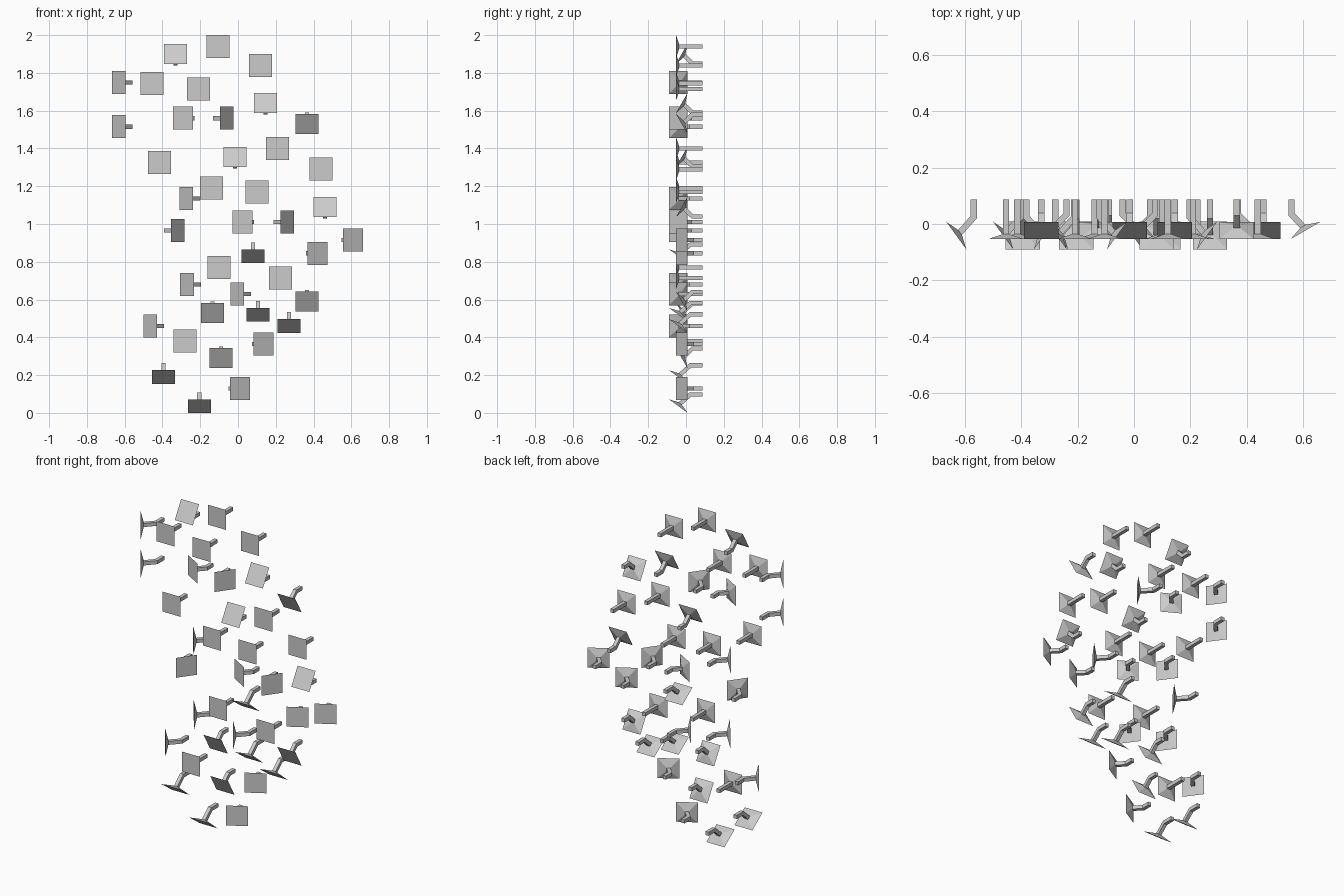
import bpy, bmesh
from math import sin, cos, radians
from mathutils import Vector

if "Cube" in bpy.data.objects:
    bpy.data.objects.remove(bpy.data.objects["Cube"])

SIZE, HUB, STEM = 0.122, 0.021, 0.022
WALL = 0.0875

# Plate centres (x, z), grouped by the way they face and how far they tilt
FLAT = [(-.105, 1.94), (.12, 1.84), (-.455, 1.745), (-.21, 1.715), (-.415, 1.325),
        (.21, 1.40), (.44, 1.29), (-.14, 1.19), (.10, 1.17), (-.10, .77),
        (.225, .715), (-.28, .38)]
UP = [(-.33, 1.90), (.145, 1.64), (-.015, 1.355), (.46, 1.09)]
DOWN_SLIGHT = [(.365, 1.53), (.365, .59), (-.135, .53), (-.09, .29)]
DOWN_STEEP = [(.08, .83), (.105, .52), (.27, .46), (-.395, .19), (-.205, .036)]
LEFT_SLIGHT = [(-.29, 1.56), (.025, 1.01)]
LEFT_STEEP = [(-.632, 1.75), (-.632, 1.515), (-.275, 1.135), (-.27, .68),
              (-.005, .63), (-.465, .46)]
RIGHT_SLIGHT = [(.61, .915), (.42, .845), (.135, .365), (.01, .13)]
RIGHT_STEEP = [(-.06, 1.56), (.26, 1.01), (-.32, .965)]


def new_object(name, bm):
    bmesh.ops.recalc_face_normals(bm, faces=bm.faces)
    mesh = bpy.data.meshes.new(name)
    bm.to_mesh(mesh)
    bm.free()
    ob = bpy.data.objects.new(name, mesh)
    bpy.context.collection.objects.link(ob)


def plate(centre, normal, side):
    """Square panel, flat in front, with a shallow pyramid behind."""
    bm = bmesh.new()
    across = normal.cross(side)
    h = SIZE / 2
    rim = [bm.verts.new(centre + side * a * h + across * b * h)
           for a, b in ((-1, -1), (1, -1), (1, 1), (-1, 1))]
    apex = bm.verts.new(centre - normal * HUB)
    bm.faces.new(rim)
    for i in range(4):
        bm.faces.new((rim[i], apex, rim[(i + 1) % 4]))
    new_object("plate", bm)


def stem(path, side):
    """Square bar swept along a path with mitred bends."""
    bm = bmesh.new()
    r = STEM / 2
    rings = []
    dirs = [(b - a).normalized() for a, b in zip(path, path[1:])]
    for i, p in enumerate(path):
        d0, d1 = dirs[max(i - 1, 0)], dirs[min(i, len(dirs) - 1)]
        t = (d0 + d1).normalized()
        out = t.cross(side) / t.dot(d0)
        rings.append([bm.verts.new(p + side * a * r + out * b * r)
                      for a, b in ((-1, -1), (1, -1), (1, 1), (-1, 1))])
    for a, b in zip(rings, rings[1:]):
        for i in range(4):
            j = (i + 1) % 4
            bm.faces.new((a[i], a[j], b[j], b[i]))
    bm.faces.new(rings[0])
    bm.faces.new(rings[-1])
    new_object("stem", bm)


def tile(x, z, facing, angle, y, offset, elbow):
    """One panel on its wall stem; facing is the direction it tilts towards."""
    a = radians(angle)
    centre = Vector((x, y, z))
    normal = facing * sin(a) + Vector((0, -cos(a), 0))
    side = facing.cross(Vector((0, 1, 0))).normalized()
    plate(centre, normal, side)
    foot = Vector((x, WALL, z)) - facing * offset
    path = [foot, centre - normal * HUB * 0.6]
    if angle:
        path.insert(1, Vector((foot.x, elbow, foot.z)))
    stem(path, side)


X, Z = Vector((1, 0, 0)), Vector((0, 0, 1))
SLIGHT = (30, -.023, .05, .034)
STEEP = (54, -.041, .062, .024)
for spots, facing, pose in (
        (FLAT, Z, (0, -.053, 0, 0)),
        (UP, Z, SLIGHT), (DOWN_SLIGHT, -Z, SLIGHT), (DOWN_STEEP, -Z, STEEP),
        (LEFT_SLIGHT, -X, SLIGHT), (LEFT_STEEP, -X, STEEP),
        (RIGHT_SLIGHT, X, SLIGHT), (RIGHT_STEEP, X, STEEP)):
    for x, z in spots:
        tile(x, z, facing, *pose)
